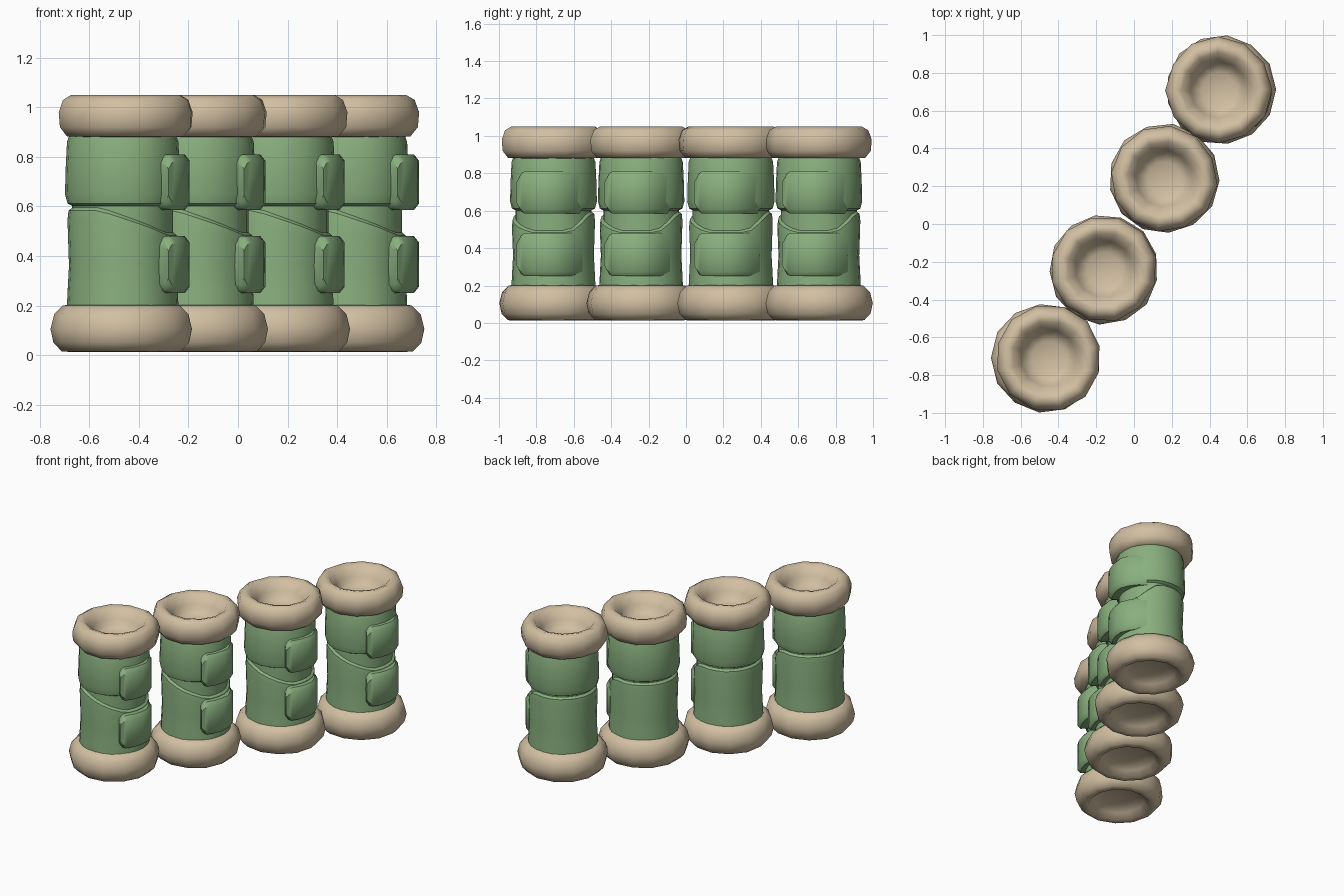
import bpy
import bmesh
import random
from math import radians, degrees, cos, sin, pi

random.seed(4)
if "Cube" in bpy.data.objects:
    bpy.data.objects.remove(bpy.data.objects["Cube"])


def material(name, rgb):
    m = bpy.data.materials.new(name)
    m.use_nodes = True
    m.diffuse_color = (*rgb, 1)
    m.node_tree.nodes["Principled BSDF"].inputs["Base Color"].default_value = (*rgb, 1)
    return m


BEIGE = material("warm beige", (0.64, 0.52, 0.36))
GREEN = material("leaf green", (0.25, 0.43, 0.21))


def sweep(name, angles, section, mat, centre, closed, jitter=0.0, sharp=40):
    """Skin the (radius, height) sections found at each angle."""
    bm = bmesh.new()
    cols = []
    for a in angles:
        wobble = 1 + random.uniform(-jitter, jitter)
        cols.append([bm.verts.new((r * wobble * cos(a), r * wobble * sin(a), z))
                     for r, z in section(a)])
    n, rows = len(cols), len(cols[0])
    for i in range(n if closed else n - 1):
        a, b = cols[i], cols[(i + 1) % n]
        for j in range(rows - 1 if closed else rows):
            k = (j + 1) % rows
            bm.faces.new((a[j], b[j], b[k], a[k]))
    # Close the ends: floor and ceiling of a full turn, or the plate's two ends
    if closed:
        bm.faces.new([c[0] for c in reversed(cols)])
        bm.faces.new([c[-1] for c in cols])
    else:
        bm.faces.new(cols[0])
        bm.faces.new(list(reversed(cols[-1])))
    bmesh.ops.recalc_face_normals(bm, faces=bm.faces)
    me = bpy.data.meshes.new(name)
    bm.to_mesh(me)
    bm.free()
    me.materials.append(mat)
    ob = bpy.data.objects.new(name, me)
    ob.location = (*centre, 0)
    bpy.context.collection.objects.link(ob)
    bpy.ops.object.select_all(action='DESELECT')
    ob.select_set(True)
    bpy.context.view_layer.objects.active = ob
    bpy.ops.object.shade_smooth_by_angle(angle=radians(sharp))
    return ob


def turn(count, start=0.0):
    return [start + 2 * pi * i / count for i in range(count)]


# Rim profiles, running from the recess over the outside to the body
BOTTOM_RING = [(0.11, 0.075), (0.17, 0.05), (0.205, 0.012), (0.245, 0.015),
               (0.278, 0.05), (0.29, 0.105), (0.275, 0.165), (0.24, 0.2), (0.2, 0.205)]
TOP_RING = [(0.2, 0.88), (0.245, 0.882), (0.275, 0.92), (0.28, 0.98), (0.262, 1.03),
            (0.228, 1.05), (0.195, 1.04), (0.15, 0.985), (0.135, 0.95), (0.09, 0.925)]


def body_section(a):
    """Two wrapped bands; the lower one's upper edge dips beside its tab."""
    d = (degrees(a) + 180) % 360 - 180
    if d < -35:
        dip = max(0, (d + 115) / 80)
    else:
        dip = max(0, min(1, (65 - d) / 40))
    top = 0.595 - 0.1 * dip
    return [(0.225, 0.18), (0.222, 0.25), (0.216, 0.36), (0.222, top - 0.05),
            (0.218, top - 0.012), (0.203, top), (0.203, 0.602), (0.222, 0.612),
            (0.232, 0.65), (0.229, 0.76), (0.224, 0.86), (0.21, 0.9)]


def tab_section(low, high):
    """Raised flap with a rounded free end that fades into the band."""
    def section(a):
        d = degrees(a)
        r = 0.27 if d < 0 else 0.27 - 0.05 * d / 45
        trim = 0.035 if d < -46 else 0.01 if d < -41 else 0
        z0, z1 = low + trim, high - trim
        return [(0.19, z0), (r - 0.02, z0), (r, z0 + 0.025),
                (r, z1 - 0.025), (r - 0.02, z1), (0.19, z1)]
    return section


TAB_ANGLES = [radians(d) for d in (-47, -43, -38, -25, -12, 0, 15, 30, 45)]
CENTRES = [(-0.465, -0.71), (-0.16, -0.24), (0.16, 0.24), (0.46, 0.71)]

for number, centre in enumerate(CENTRES, 1):
    tag = f"_{number}"
    lean = random.uniform(0, 1)
    # Beige end rims with hollow centres
    sweep("bottom_ring" + tag, turn(13, lean), lambda a: BOTTOM_RING, BEIGE, centre, True, 0.012, 60)
    top = sweep("top_ring" + tag, turn(12, lean), lambda a: TOP_RING, BEIGE, centre, True, 0.015, 60)
    inward = 0.012 if number == 1 else -0.012 if number == 4 else 0
    top.location.x += inward
    # Green wrapped body
    sweep("body" + tag, turn(24), body_section, GREEN, centre, True, 0.008)
    # Overlapping flaps
    sweep("upper_tab" + tag, TAB_ANGLES, tab_section(0.585, 0.81), GREEN, centre, False)
    sweep("lower_tab" + tag, TAB_ANGLES, tab_section(0.25, 0.48), GREEN, centre, False)
